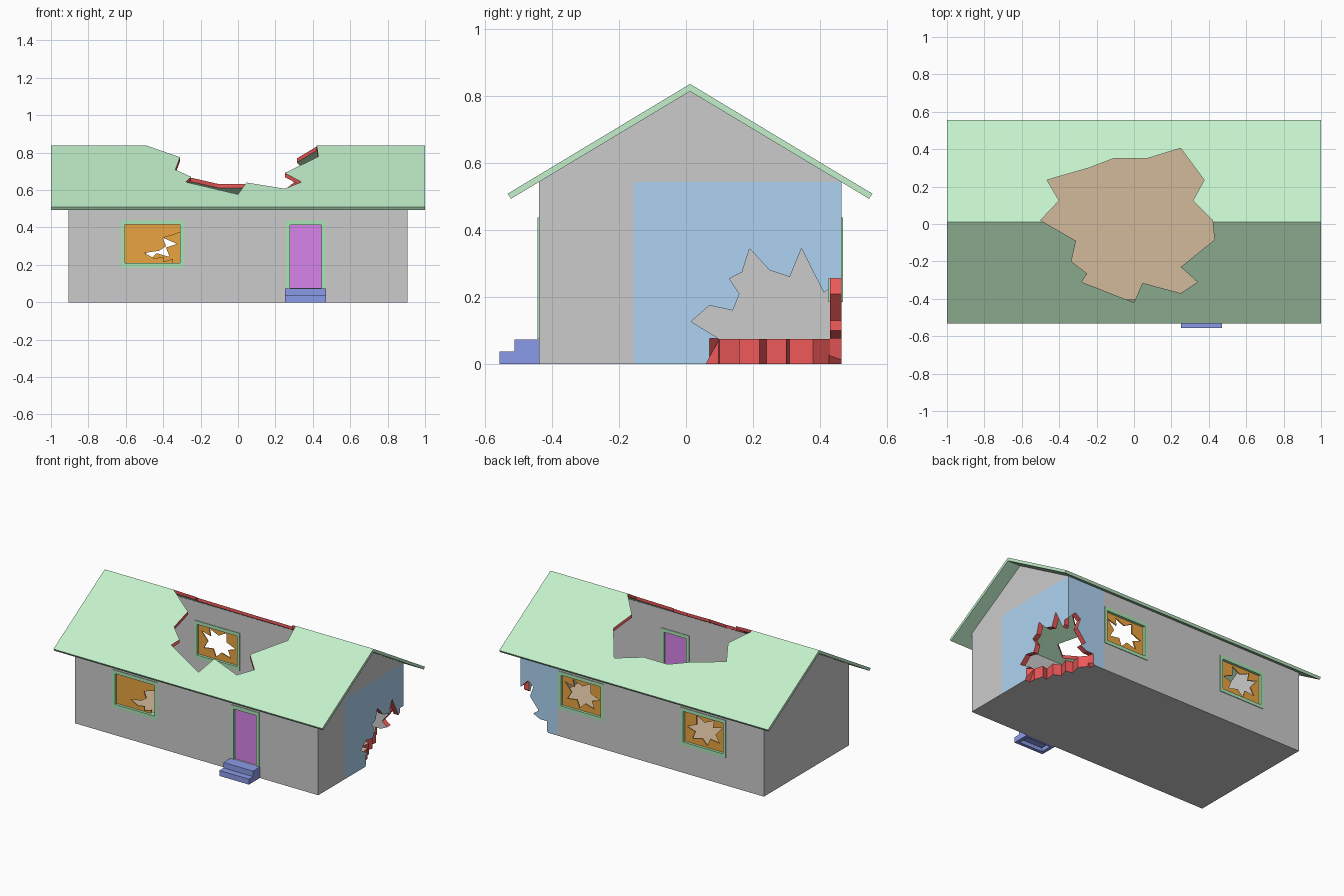
import bpy, bmesh
from mathutils import Vector

if "Cube" in bpy.data.objects:
    bpy.data.objects.remove(bpy.data.objects["Cube"])


def material(name, rgb):
    m = bpy.data.materials.new(name)
    m.diffuse_color = (*rgb, 1)
    m.use_nodes = True
    m.node_tree.nodes["Principled BSDF"].inputs["Base Color"].default_value = m.diffuse_color
    return m


GREY = material("plaster", (0.7, 0.7, 0.7))
BLUE = material("corner_plaster", (0.42, 0.65, 0.88))
BROWN = material("floorboards", (0.65, 0.48, 0.33))
RED = material("broken_edge", (0.85, 0.1, 0.1))
ROOF = material("roofing", (0.55, 0.88, 0.6))
TRIM = material("trim", (0.4, 0.78, 0.45))
GLASS = material("glass", (0.82, 0.37, 0.05))
DOOR = material("door_paint", (0.68, 0.23, 0.82))
STEP = material("step_paint", (0.26, 0.33, 0.82))


def prism(name, pts, axis, a, b, *mats):
    """Extrude a 2D outline along an axis: x takes (y,z), y takes (x,z), z takes (x,y)."""
    place = {"x": lambda p, d: (d, p[0], p[1]),
             "y": lambda p, d: (p[0], d, p[1]),
             "z": lambda p, d: (p[0], p[1], d)}[axis]
    bm = bmesh.new()
    lo = [bm.verts.new(place(p, a)) for p in pts]
    hi = [bm.verts.new(place(p, b)) for p in pts]
    bm.faces.new(lo)
    bm.faces.new(hi)
    n = len(pts)
    for i in range(n):
        j = (i + 1) % n
        bm.faces.new((lo[i], lo[j], hi[j], hi[i]))
    bmesh.ops.recalc_face_normals(bm, faces=bm.faces)
    me = bpy.data.meshes.new(name)
    bm.to_mesh(me)
    bm.free()
    for m in mats:
        me.materials.append(m)
    ob = bpy.data.objects.new(name, me)
    bpy.context.collection.objects.link(ob)
    return ob


def box(name, x0, x1, y0, y1, z0, z1, *mats):
    return prism(name, [(x0, y0), (x1, y0), (x1, y1), (x0, y1)], "z", z0, z1, *mats)


def cut(ob, cutter):
    """Subtract the cutter, carry its material onto the new faces, then remove it."""
    cutter.hide_render = True
    mod = ob.modifiers.new("cut", "BOOLEAN")
    mod.operation = "DIFFERENCE"
    mod.solver = "EXACT"
    mod.material_mode = "TRANSFER"
    mod.object = cutter
    bpy.context.view_layer.objects.active = ob
    bpy.ops.object.modifier_apply(modifier=mod.name)
    bpy.data.objects.remove(cutter)


# House body: gabled block, with the outside of the back right corner in blue
house = prism("house_walls", [(-0.44, 0), (0.465, 0), (0.465, 0.544), (0.012, 0.815), (-0.44, 0.544)],
              "x", -0.905, 0.905, GREY, BLUE)
bm = bmesh.new()
bm.from_mesh(house.data)
for co, no in (((0, -0.155, 0), (0, 1, 0)), ((0.625, 0, 0), (1, 0, 0)), ((0, 0, 0.544), (0, 0, 1))):
    bmesh.ops.bisect_plane(bm, geom=bm.verts[:] + bm.edges[:] + bm.faces[:], plane_co=co, plane_no=no)
bm.normal_update()
for f in bm.faces:
    c, n = f.calc_center_median(), f.normal
    if c.z < 0.544 and ((n.x > 0.9 and c.y > -0.155) or (n.y > 0.9 and c.x > 0.625)):
        f.material_index = 1
bm.to_mesh(house.data)
bm.free()

# Hollow room with a wooden floor
room = box("room_cutter", -0.87, 0.87, -0.405, 0.43, 0.075, 0.95, GREY, BROWN)
for f in room.data.polygons:
    f.material_index = 1 if f.normal.z < -0.9 else 0
cut(house, room)

# Collapsed corner: right wall, back wall and floor
right_gap = [(0.055, -0.05), (0.06, 0), (0.1, 0.075), (0.015, 0.127), (0.07, 0.175), (0.14, 0.16),
             (0.16, 0.21), (0.13, 0.255), (0.168, 0.275), (0.19, 0.345), (0.25, 0.28), (0.31, 0.26),
             (0.345, 0.345), (0.412, 0.213), (0.5, 0.28), (0.5, -0.05)]
back_gap = [(0.95, -0.05), (0.95, 0.23), (0.905, 0.255), (0.85, 0.31), (0.81, 0.28), (0.835, 0.21),
            (0.77, 0.13), (0.81, 0.1), (0.76, 0.075), (0.7, 0), (0.7, -0.05)]
floor_gap = [(0.95, 0.05), (0.905, 0.07), (0.865, 0.1), (0.85, 0.16), (0.81, 0.15), (0.82, 0.22),
             (0.77, 0.24), (0.79, 0.3), (0.74, 0.31), (0.76, 0.38), (0.72, 0.43), (0.7, 0.5), (0.95, 0.5)]
cut(house, prism("right_gap_cutter", right_gap, "x", 0.868, 1.0, RED))
cut(house, prism("back_gap_cutter", back_gap, "y", 0.428, 0.55, RED))
cut(house, prism("floor_gap_cutter", floor_gap, "z", -0.05, 0.076, RED))

# Roof with a jagged hole across the ridge
roof = prism("roof", [(-0.533, 0.509), (0.012, 0.837), (0.557, 0.509), (0.547, 0.494), (0.012, 0.815),
                      (-0.523, 0.494)], "x", -1, 1, ROOF)
roof_gap = [(-0.5, 0.02), (-0.4, 0.125), (-0.465, 0.235), (-0.24, 0.3), (-0.11, 0.35), (0.07, 0.35),
            (0.25, 0.405), (0.375, 0.235), (0.315, 0.125), (0.42, 0.02), (0.43, -0.085), (0.25, -0.23),
            (0.34, -0.31), (0.25, -0.37), (0.045, -0.315), (0, -0.42), (-0.28, -0.31), (-0.25, -0.265),
            (-0.335, -0.2), (-0.31, -0.09)]
cut(roof, prism("roof_gap_cutter", roof_gap, "z", 0.3, 1.0, RED))

# Broken windows: a frame through the wall and a shattered pane
star = [(-0.13, 0.06), (-0.06, 0.04), (-0.07, 0.09), (0, 0.06), (0.06, 0.092), (0.06, 0.03), (0.13, 0),
        (0.07, -0.02), (0.09, -0.07), (0.02, -0.05), (-0.02, -0.09), (-0.04, -0.04), (-0.11, -0.05),
        (-0.08, 0)]
corner = [(-0.045, -0.048), (0.035, -0.037), (0.072, -0.012), (0.055, 0.032), (0.1, 0.045), (0.2, 0.08),
          (0.2, -0.15), (0.1, -0.15), (0.11, -0.08), (0.06, -0.095), (0.06, -0.068), (0.01, -0.078)]


def window(name, x, y, shatter):
    z = 0.312
    cut(house, box("opening_cutter", x - 0.168, x + 0.168, y - 0.05, y + 0.05, z - 0.126, z + 0.126, GREY))
    frame = box(name + "_frame", x - 0.168, x + 0.168, y - 0.0215, y + 0.0215, z - 0.126, z + 0.126, TRIM)
    cut(frame, box("frame_cutter", x - 0.148, x + 0.148, y - 0.1, y + 0.1, z - 0.103, z + 0.103, TRIM))
    pane = box(name + "_pane", x - 0.148, x + 0.148, y - 0.004, y + 0.004, z - 0.103, z + 0.103, GLASS)
    cut(pane, prism("pane_cutter", [(x + u, z + v) for u, v in shatter], "y", y - 0.1, y + 0.1, GLASS))


window("front_window", -0.457, -0.4225, corner)
window("back_left_window", -0.455, 0.4475, star)
window("back_right_window", 0.455, 0.4475, [(-u, v) for u, v in star])

# Door and its frame
cut(house, box("doorway_cutter", 0.257, 0.468, -0.5, -0.38, 0.075, 0.438, GREY))
door_frame = box("door_frame", 0.257, 0.468, -0.444, -0.401, 0.075, 0.438, TRIM)
cut(door_frame, box("frame_cutter", 0.279, 0.446, -0.5, -0.38, 0.0, 0.414, TRIM))
box("door", 0.279, 0.446, -0.431, -0.414, 0.075, 0.414, DOOR)

# Front steps, hollow underneath
steps = prism("front_steps", [(-0.557, 0), (-0.44, 0), (-0.44, 0.074), (-0.513, 0.074), (-0.513, 0.037),
                              (-0.557, 0.037)], "x", 0.252, 0.471, STEP)
cut(steps, box("steps_cutter", 0.275, 0.448, -0.535, -0.46, -0.05, 0.025, STEP))
